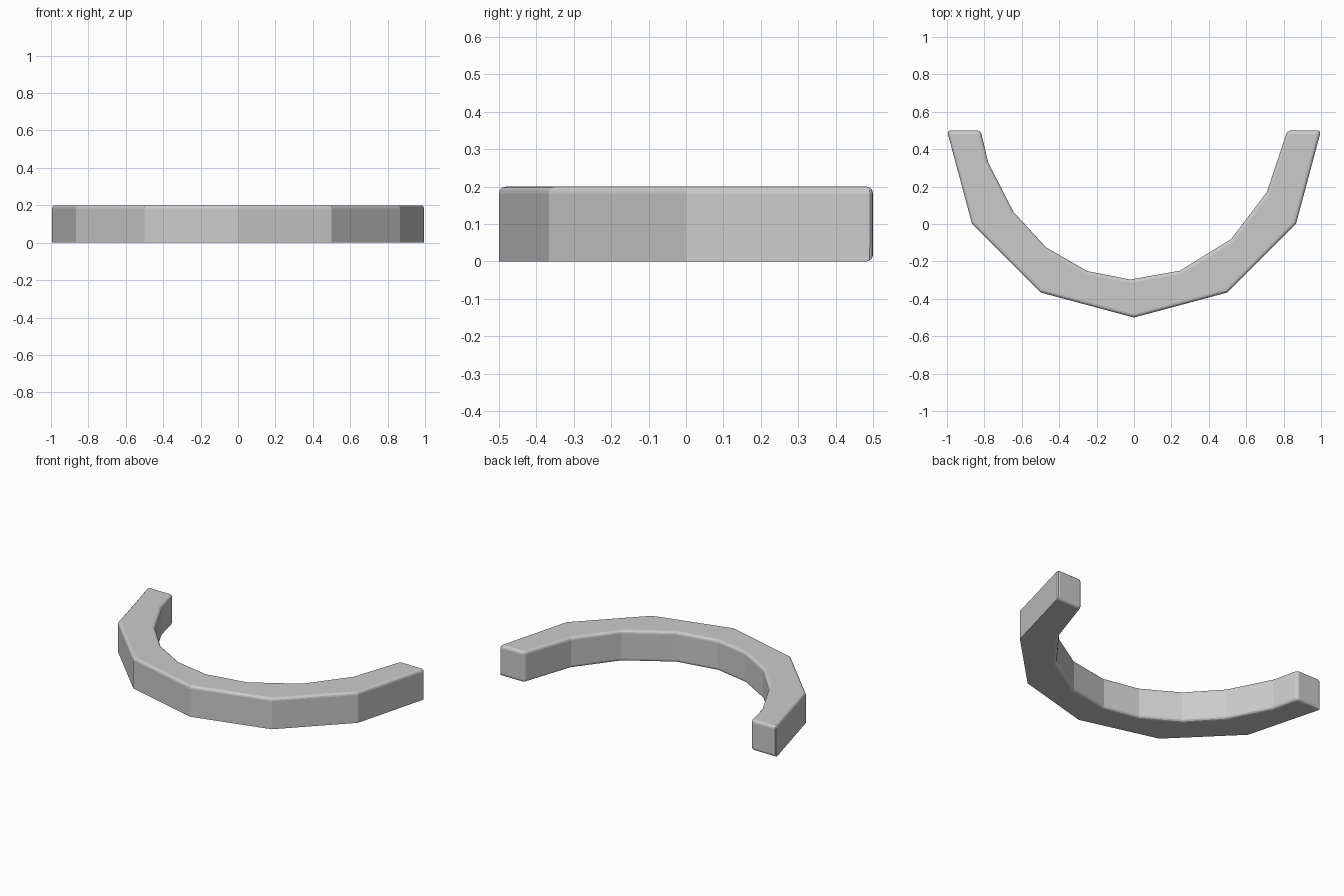
import bpy, bmesh, math

if "Cube" in bpy.data.objects:
    bpy.data.objects.remove(bpy.data.objects["Cube"])

HEIGHT = 0.2

# Outer side: lower half of a 12-sided circle centred on the open ends
outer = [(math.cos(math.pi + i * math.pi / 6), 0.5 + math.sin(math.pi + i * math.pi / 6))
         for i in range(7)]
# Inner side: slightly irregular facets, right to left
inner = [(0.82, 0.5), (0.71, 0.17), (0.52, -0.08), (0.245, -0.25), (-0.02, -0.297),
         (-0.25, -0.252), (-0.47, -0.125), (-0.645, 0.065), (-0.78, 0.33), (-0.82, 0.5)]

# Extrude the outline
bm = bmesh.new()
face = bm.faces.new([bm.verts.new((x, y, 0)) for x, y in outer + inner])
top = bmesh.ops.extrude_face_region(bm, geom=[face])["geom"]
bmesh.ops.translate(bm, vec=(0, 0, HEIGHT),
                    verts=[v for v in top if isinstance(v, bmesh.types.BMVert)])
bmesh.ops.recalc_face_normals(bm, faces=bm.faces[:])


def is_outer(v):
    return math.hypot(v.co.x, v.co.y - 0.5) > 0.95


def is_rounded(e):
    a, b = e.verts
    at_end = min(a.co.y, b.co.y) > 0.49
    on_top = min(a.co.z, b.co.z) > HEIGHT - 0.01
    inner_rim = abs(a.co.z - b.co.z) < 0.01 and not is_outer(a) and not is_outer(b)
    return at_end or on_top or inner_rim


# Round the top rim, inner rim and end faces; the outer bottom rim stays sharp
bmesh.ops.bevel(bm, geom=[e for e in bm.edges if is_rounded(e)], offset=0.018,
                offset_type='OFFSET', segments=3, profile=0.5, affect='EDGES')
bmesh.ops.triangulate(bm, faces=[f for f in bm.faces if len(f.verts) > 4])

mesh = bpy.data.meshes.new("curved_bar")
bm.to_mesh(mesh)
bm.free()
bar = bpy.data.objects.new("curved_bar", mesh)
bpy.context.collection.objects.link(bar)
